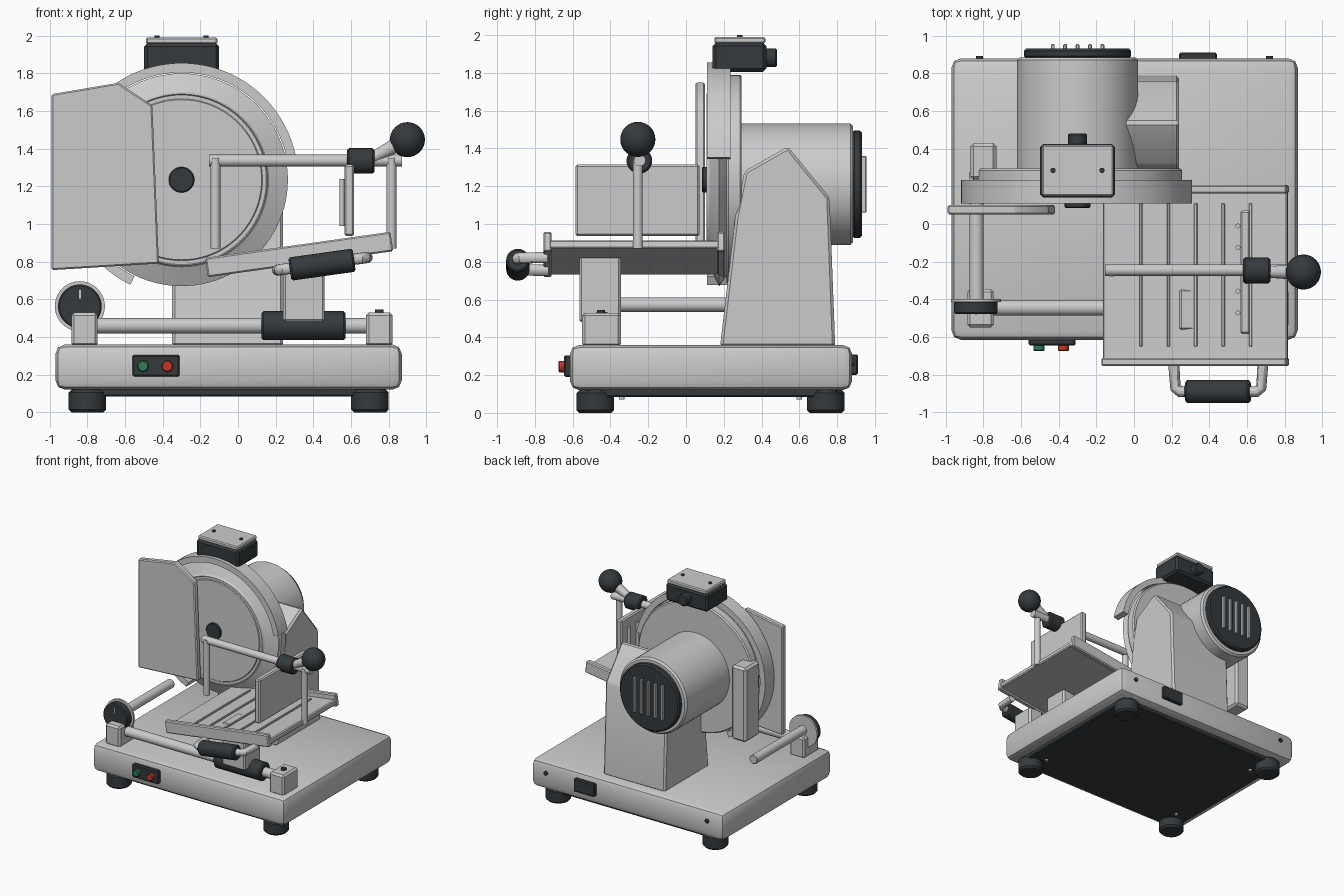
import bpy, bmesh, math
from mathutils import Matrix, Vector

if "Cube" in bpy.data.objects:
    bpy.data.objects.remove(bpy.data.objects["Cube"])


def material(name, col):
    m = bpy.data.materials.new(name)
    m.diffuse_color = (*col, 1)
    m.use_nodes = True
    m.node_tree.nodes["Principled BSDF"].inputs["Base Color"].default_value = m.diffuse_color
    return m


DARK = material("dark_plastic", (0.035, 0.042, 0.047))
GREEN = material("green_button", (0.03, 0.2, 0.09))
RED = material("red_button", (0.55, 0.04, 0.02))


def finish(name, bm, mat=None, bev=0, seg=1, M=None):
    bmesh.ops.recalc_face_normals(bm, faces=bm.faces)
    if bev:
        edges = [e for e in bm.edges if e.calc_face_angle(0) > 0.5]
        bmesh.ops.bevel(bm, geom=edges, offset=bev, segments=seg, profile=0.5,
                        affect='EDGES', clamp_overlap=True)
    if M:
        bm.transform(M)
    me = bpy.data.meshes.new(name)
    bm.to_mesh(me)
    bm.free()
    ob = bpy.data.objects.new(name, me)
    bpy.context.collection.objects.link(ob)
    if mat:
        me.materials.append(mat)
    return ob


def box(name, x, y, z, mat=None, bev=0.008, seg=1, M=None):
    bm = bmesh.new()
    c = [(a[0] + a[1]) / 2 for a in (x, y, z)]
    s = [a[1] - a[0] for a in (x, y, z)]
    bmesh.ops.create_cube(bm, size=1, matrix=Matrix.Translation(c) @ Matrix.Diagonal((*s, 1)))
    return finish(name, bm, mat, bev, seg, M)


def cyl(name, p, q, r, mat=None, r2=None, bev=0, n=48, M=None):
    p, q = Vector(p), Vector(q)
    d = q - p
    T = Matrix.Translation((p + q) / 2) @ d.to_track_quat('Z', 'Y').to_matrix().to_4x4()
    bm = bmesh.new()
    bmesh.ops.create_cone(bm, cap_ends=True, segments=n, radius1=r, radius2=r if r2 is None else r2,
                          depth=d.length, matrix=T)
    return finish(name, bm, mat, bev, 1, M)


def prism(name, pts, axis, a, b, mat=None, bev=0):
    # outline in (x,z) extruded along y, or in (y,z) extruded along x
    place = (lambda u, v, t: (u, t, v)) if axis == 'y' else (lambda u, v, t: (t, u, v))
    bm = bmesh.new()
    lo = [bm.verts.new(place(u, v, a)) for u, v in pts]
    hi = [bm.verts.new(place(u, v, b)) for u, v in pts]
    bm.faces.new(lo)
    bm.faces.new(hi)
    for i in range(len(pts)):
        j = (i + 1) % len(pts)
        bm.faces.new((lo[i], lo[j], hi[j], hi[i]))
    return finish(name, bm, mat, bev)


def lathe_y(name, prof, cx, cz, n=96, mat=None):
    # (radius, y) profile spun about an axis parallel to y
    bm = bmesh.new()
    vs = [bm.verts.new((cx + r, y, cz)) for r, y in prof]
    es = [bm.edges.new(p) for p in zip(vs, vs[1:])]
    bmesh.ops.spin(bm, geom=vs + es, cent=(cx, 0, cz), axis=(0, 1, 0), angle=2 * math.pi,
                   steps=n, use_duplicate=False)
    bmesh.ops.remove_doubles(bm, verts=bm.verts, dist=1e-4)
    return finish(name, bm, mat)


# Base, bottom cover, feet
box("base", (-0.97, 0.87), (-0.615, 0.88), (0.12, 0.36), bev=0.05, seg=2)
box("bottom_cover", (-0.88, 0.78), (-0.53, 0.8), (0.085, 0.13), DARK)
for i, x in enumerate((-0.8, 0.7)):
    for j, y in enumerate((-0.48, 0.74)):
        cyl(f"foot_{i}{j}", (x, y, 0), (x, y, 0.12), 0.1, DARK, bev=0.015)
    for y in (-0.34, 0.6):
        cyl(f"cover_screw_{i}", (x * 0.92, y, 0.072), (x * 0.92, y, 0.09), 0.015, n=16)
    cyl(f"rear_screw_{i}", (x - 0.02 + 0.04 * i, 0.87, 0.27), (x - 0.02 + 0.04 * i, 0.892, 0.27), 0.018, DARK, n=16)

# Switch panel and rear socket
box("switch_panel", (-0.56, -0.31), (-0.645, -0.6), (0.19, 0.305), DARK)
for name, x, m in (("start_button", -0.505, GREEN), ("stop_button", -0.375, RED)):
    cyl(name, (x, -0.64, 0.245), (x, -0.675, 0.245), 0.03, m, bev=0.005, n=32)
box("power_socket", (0.24, 0.44), (0.87, 0.91), (0.2, 0.31), DARK)

# Pedestal and motor
prism("pedestal", [(0.18, 0.35), (0.26, 1.03), (0.31, 1.28), (0.54, 1.41), (0.76, 1.14), (0.79, 0.35)],
      'x', -0.35, 0.24, bev=0.015)
CX, CZ = -0.3, 1.235
cyl("motor_housing", (CX, 0.28, 1.21), (CX, 0.885, 1.21), 0.322, bev=0.015, n=64)
cyl("motor_end_cap", (CX, 0.88, 1.21), (CX, 0.932, 1.21), 0.285, DARK, bev=0.012, n=64)
for i in range(5):
    x = CX + (i - 2) * 0.066
    box(f"vent_rib_{i}", (x - 0.01, x + 0.01), (0.92, 0.955), (1.06, 1.36), bev=0.004)

# Blade, backing disc, guard ring
cyl("blade_backing", (CX, 0.215, CZ), (CX, 0.295, CZ), 0.555, bev=0.01, n=96)
lathe_y("blade", [(0, 0.108), (0.425, 0.108), (0.43, 0.114), (0.45, 0.114), (0.455, 0.108),
                  (0.465, 0.125), (0.565, 0.175), (0.5, 0.22), (0, 0.22)], CX, CZ)
cyl("blade_hub", (CX, 0.085, CZ), (CX, 0.13, CZ), 0.068, DARK, bev=0.006)
arc = [math.radians(11 + 233 * i / 72) for i in range(73)]
prism("blade_guard_ring", [(CX + 0.62 * math.cos(a), CZ + 0.62 * math.sin(a)) for a in arc] +
      [(CX + 0.57 * math.cos(a), CZ + 0.57 * math.sin(a)) for a in reversed(arc)], 'y', 0.11, 0.235)

# Sharpener on top
box("sharpener_body", (-0.5, -0.1), (0.14, 0.425), (1.805, 1.96), DARK, bev=0.018)
box("sharpener_lid", (-0.49, -0.11), (0.15, 0.42), (1.955, 1.99))
cyl("sharpener_knob", (CX, 0.41, 1.88), (CX, 0.482, 1.88), 0.05, DARK, bev=0.008)
for i, x in enumerate((-0.43, -0.17)):
    cyl(f"lid_screw_{i}", (x, 0.285, 1.98), (x, 0.285, 2.0), 0.014, DARK, n=16)

# Thickness gauge plate, its bracket, shaft and dial
prism("gauge_plate", [(-0.99, 0.755), (-0.99, 1.69), (-0.635, 1.75), (-0.455, 1.63), (-0.42, 0.79)],
      'y', 0.05, 0.1, bev=0.008)
box("gauge_bracket", (-0.87, -0.73), (0.235, 0.43), (0.78, 1.42), bev=0.018)
cyl("gauge_shaft", (-0.837, -0.42, 0.573), (-0.837, 0.28, 0.573), 0.038, bev=0.005)
cyl("dial_rim", (-0.84, -0.415, 0.563), (-0.84, -0.398, 0.563), 0.133)
cyl("dial_knob", (-0.84, -0.478, 0.563), (-0.84, -0.41, 0.563), 0.116, DARK, bev=0.008)
box("dial_mark", (-0.845, -0.835), (-0.482, -0.47), (0.605, 0.65), bev=0)

# Slide rail
for i, (x, top) in enumerate(((-0.815, 0.53), (0.75, 0.53))):
    box(f"rail_block_{i}", (x - 0.07, x + 0.07), (-0.55, -0.345), (0.35, top), bev=0.015)
    cyl(f"rail_block_bolt_{i}", (x, -0.45, 0.52), (x, -0.45, 0.545), 0.022, DARK, n=16)
cyl("slide_rail", (-0.76, -0.445, 0.46), (0.7, -0.445, 0.46), 0.041)
cyl("slide_bushing", (0.125, -0.445, 0.46), (0.57, -0.445, 0.46), 0.077, DARK, bev=0.01)
box("carriage_post", (0.24, 0.46), (-0.565, -0.345), (0.48, 0.845), bev=0.012)

# Tilted carriage table, built flat then tilted
TILT = Matrix.Translation((0.325, -0.27, 0.838)) @ Matrix.Rotation(math.radians(-8), 4, 'Y')
box("carriage_table", (-0.495, 0.495), (-0.46, 0.46), (-0.037, 0.008), M=TILT)
for name, y in (("table_front_lip", -0.463), ("table_back_lip", 0.455)):
    box(name, (-0.497, 0.497), (y - 0.022, y + 0.022), (-0.052, 0.052), M=TILT)
for i in range(5):
    x = (i - 2) * 0.147 + 0.005
    box(f"table_rib_{i}", (x - 0.008, x + 0.008), (-0.38, 0.38), (0, 0.02), bev=0.003, M=TILT)

# Carriage handle
cu = bpy.data.curves.new("carriage_handle", 'CURVE')
cu.dimensions = '3D'
cu.bevel_depth = 0.03
cu.bevel_resolution = 4
cu.use_fill_caps = True
sp = cu.splines.new('POLY')
path = [(-0.125, -0.46), (-0.115, -0.6), (-0.09, -0.62), (0.32, -0.62), (0.345, -0.6), (0.355, -0.46)]
sp.points.add(len(path) - 1)
for pt, (x, y) in zip(sp.points, path):
    pt.co = (*(TILT @ Vector((x, y, -0.066))), 1)
hb = bpy.data.objects.new("handle_curve", cu)
bpy.context.collection.objects.link(hb)
me = bpy.data.meshes.new_from_object(hb.evaluated_get(bpy.context.evaluated_depsgraph_get()))
bpy.data.objects.remove(hb)
bpy.context.collection.objects.link(bpy.data.objects.new("carriage_handle", me))
cyl("handle_grip", (-0.06, -0.62, -0.07), (0.285, -0.62, -0.07), 0.062, DARK, bev=0.01, M=TILT)

# Food pusher frame, plate, collar and ball lever
Y = -0.255
cyl("pusher_rod", (-0.155, Y + 0.01, 1.337), (0.87, Y + 0.01, 1.337), 0.031)
for i, x in enumerate((-0.12, 0.815)):
    cyl(f"pusher_post_{i}", (x, Y, 0.87), (x, Y, 1.35), 0.026, n=32)
cyl("pusher_collar", (0.58, Y + 0.008, 1.335), (0.725, Y + 0.008, 1.335), 0.068, DARK, bev=0.01)
box("pusher_plate", (0.565, 0.617), (-0.585, 0.072), (0.937, 1.315), bev=0.01)
for i in range(5):
    y = -0.01 - i * 0.1155
    cyl(f"pusher_pin_{i}", (0.552, y, 0.99), (0.552, y, 1.24), 0.013, n=16)
cyl("lever_arm", (0.71, Y, 1.35), (0.88, Y, 1.44), 0.03, r2=0.042, n=32)
bm = bmesh.new()
bmesh.ops.create_uvsphere(bm, u_segments=32, v_segments=16, radius=0.093,
                          matrix=Matrix.Translation((0.9, Y, 1.448)))
finish("lever_ball", bm, DARK)

# Smooth round surfaces, keep edges crisp
bpy.ops.object.select_all(action='SELECT')
bpy.context.view_layer.objects.active = bpy.data.objects["base"]
bpy.ops.object.shade_smooth_by_angle(angle=math.radians(30))
